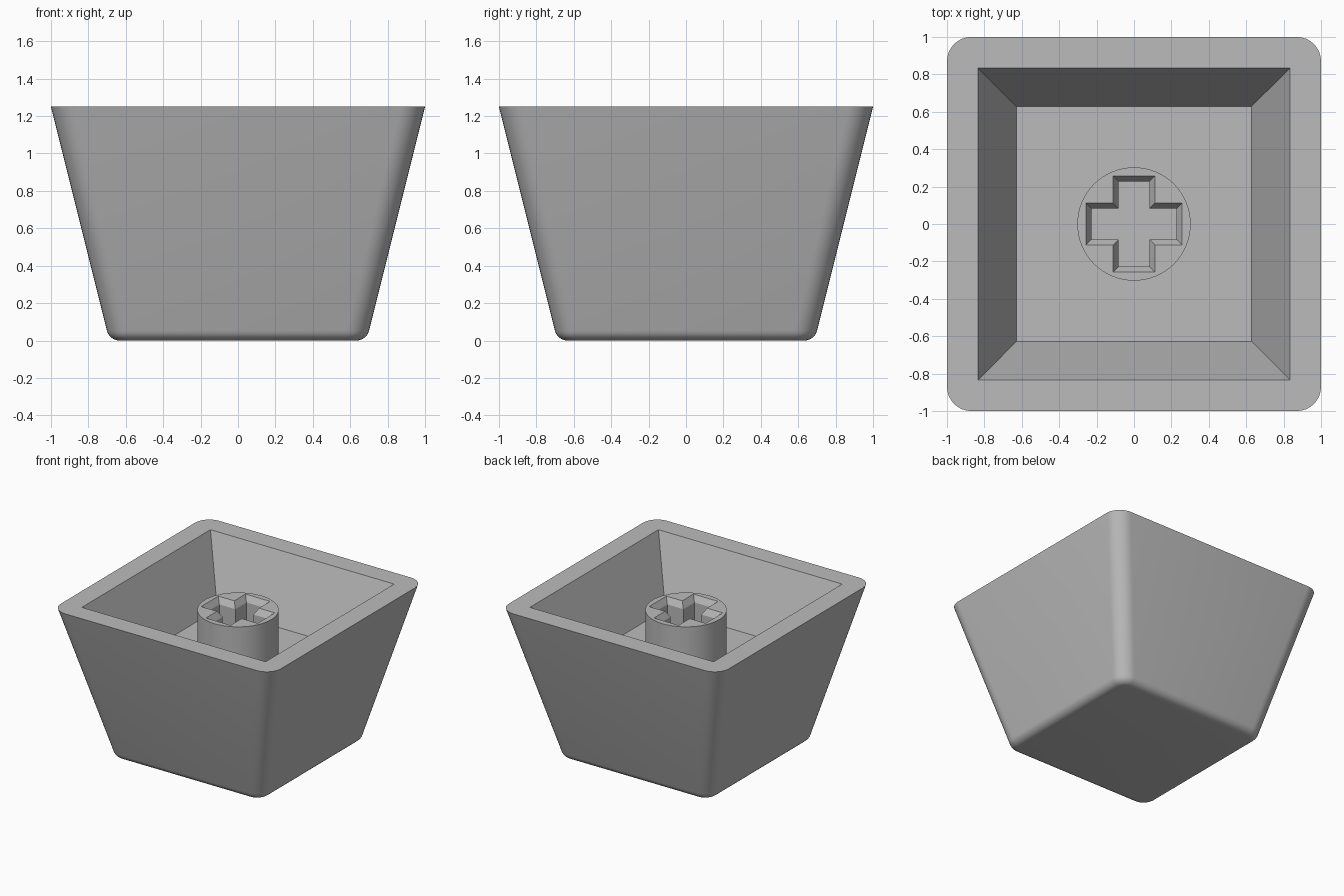
import bpy, bmesh, math

if "Cube" in bpy.data.objects:
    bpy.data.objects.remove(bpy.data.objects["Cube"])

HEIGHT, FLOOR, STEM_TOP = 1.25, 0.73, 1.135

grey = bpy.data.materials.new("mid grey")
grey.diffuse_color = (0.5, 0.5, 0.5, 1)
grey.use_nodes = True
grey.node_tree.nodes["Principled BSDF"].inputs["Base Color"].default_value = grey.diffuse_color


def finish(bm, name):
    bmesh.ops.recalc_face_normals(bm, faces=bm.faces)
    mesh = bpy.data.meshes.new(name)
    bm.to_mesh(mesh)
    bm.free()
    mesh.materials.append(grey)
    obj = bpy.data.objects.new(name, mesh)
    bpy.context.collection.objects.link(obj)
    bpy.ops.object.select_all(action='DESELECT')
    bpy.context.view_layer.objects.active = obj
    obj.select_set(True)
    bpy.ops.object.shade_smooth_by_angle(angle=math.radians(30))
    return obj


def ring(bm, points, z):
    return [bm.verts.new((x, y, z)) for x, y in points]


def bridge(bm, a, b):
    n = len(a)
    for i in range(n):
        j = (i + 1) % n
        bm.faces.new((a[i], a[j], b[j], b[i]))


CORNERS = [(1, 1), (-1, 1), (-1, -1), (1, -1)]
STEPS = 8


def rounded_square(half, radius):
    c = half - radius
    pts = []
    for k, (sx, sy) in enumerate(CORNERS):
        for i in range(STEPS + 1):
            a = math.pi / 2 * (k + i / STEPS)
            pts.append((sx * c + radius * math.cos(a), sy * c + radius * math.sin(a)))
    return pts


def square(half):
    return [(sx * half, sy * half) for sx, sy in CORNERS]


# Cap shell: rounded bottom edge, flared walls, flat rim, tapered cavity
bm = bmesh.new()
r, tilt = 0.07, math.atan(0.25)
centre = 0.633
profile = []
for i in range(7):
    a = -math.pi / 2 + (math.pi / 2 - tilt) * i / 6
    profile.append((centre + r * math.cos(a), r + r * math.sin(a)))
rings = [ring(bm, rounded_square(h, 0.12 - (profile[-1][0] - h)), z) for h, z in profile]
rings.append(ring(bm, rounded_square(1.0, 0.13), HEIGHT))
bm.faces.new(rings[0])
for a, b in zip(rings, rings[1:]):
    bridge(bm, a, b)
rim, mouth = rings[-1], ring(bm, square(0.835), HEIGHT)
for k in range(4):
    s = k * (STEPS + 1)
    arc = rim[s:s + STEPS + 1]
    for p, q in zip(arc, arc[1:]):
        bm.faces.new((p, q, mouth[k]))
    bm.faces.new((arc[-1], rim[(s + STEPS + 1) % len(rim)], mouth[(k + 1) % 4], mouth[k]))
base = ring(bm, square(0.628), FLOOR)
bridge(bm, mouth, base)
bm.faces.new(base)
finish(bm, "cap_shell")


# Stem: round post with a chamfered cross-shaped socket
def cross(arm, w):
    pts = []
    for k in range(4):
        c, s = round(math.cos(k * math.pi / 2)), round(math.sin(k * math.pi / 2))
        for x, y in ((arm, -w), (arm, w), (w, w)):
            pts.append((x * c - y * s, x * s + y * c))
    return pts


bm = bmesh.new()
circle = [(0.303 * math.cos(math.tau * i / 64), 0.303 * math.sin(math.tau * i / 64))
          for i in range(64)]
outer_low, outer_top = ring(bm, circle, FLOOR), ring(bm, circle, STEM_TOP)
bridge(bm, outer_low, outer_top)
lip = ring(bm, cross(0.257, 0.112), STEM_TOP)
neck = ring(bm, cross(0.228, 0.083), STEM_TOP - 0.05)
foot = ring(bm, cross(0.228, 0.083), FLOOR)
bridge(bm, lip, neck)
bridge(bm, neck, foot)
top_edges = [bm.edges.get((loop[i - 1], loop[i])) for loop in (outer_top, lip)
             for i in range(len(loop))]
bmesh.ops.triangle_fill(bm, edges=top_edges, use_beauty=True)
finish(bm, "stem")
